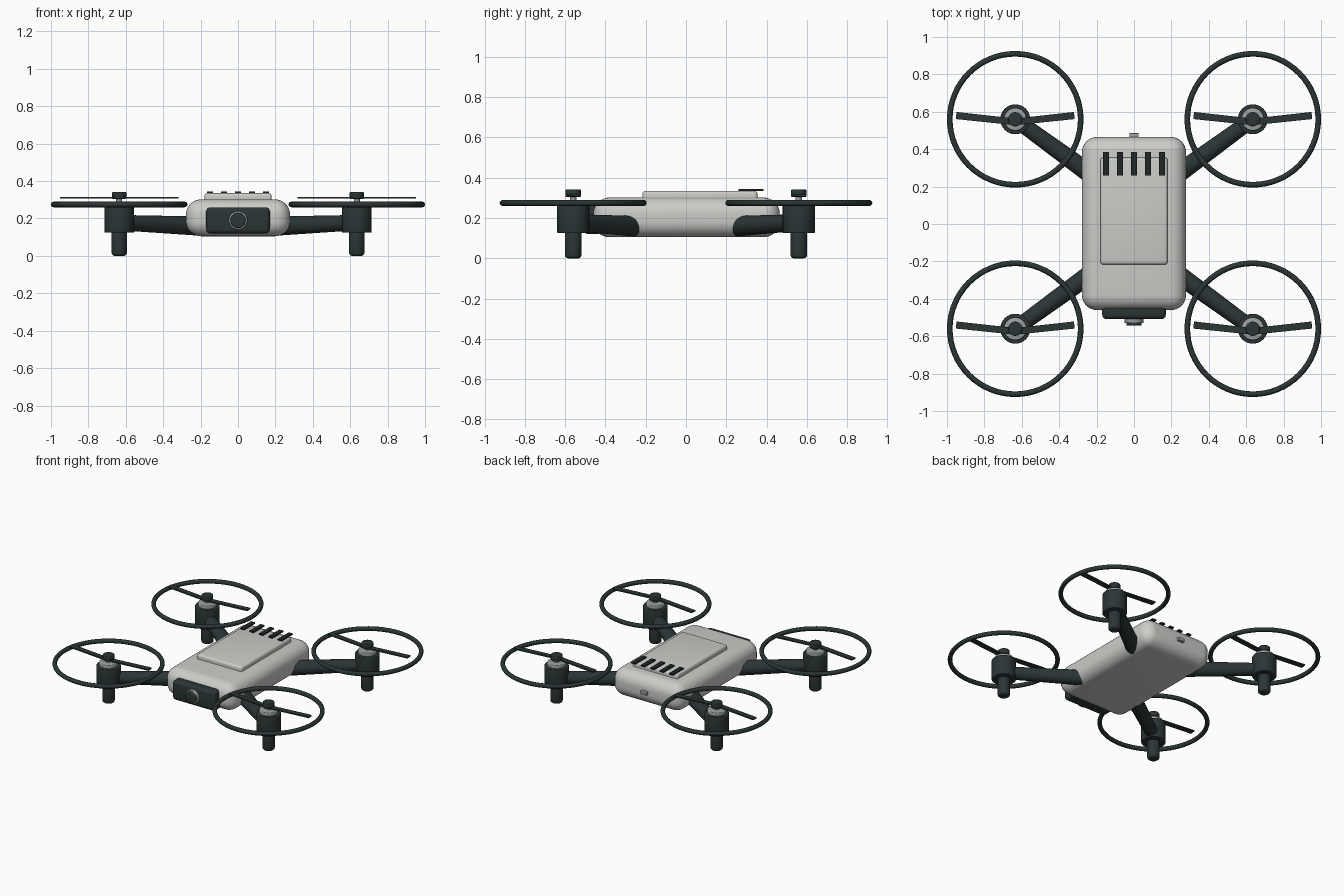
import bpy, bmesh, math
from mathutils import Vector

if "Cube" in bpy.data.objects:
    bpy.data.objects.remove(bpy.data.objects["Cube"])


def material(name, rgb):
    m = bpy.data.materials.new(name)
    m.diffuse_color = (*rgb, 1)
    m.use_nodes = True
    m.node_tree.nodes["Principled BSDF"].inputs["Base Color"].default_value = m.diffuse_color
    return m


SHELL = material("pale_shell", (0.60, 0.61, 0.58))
DARK = material("dark_plastic", (0.024, 0.036, 0.036))
METAL = material("grey_metal", (0.33, 0.35, 0.35))
BLACK = material("black_trim", (0.014, 0.019, 0.019))


def finish(ob, name, mat, bevel=0.0, segments=4):
    ob.name = name
    ob.data.materials.append(mat)
    if bevel:
        b = ob.modifiers.new("rounding", 'BEVEL')
        b.width, b.segments, b.limit_method = bevel, segments, 'ANGLE'
        b.angle_limit = math.radians(40)
    bpy.ops.object.select_all(action='DESELECT')
    ob.select_set(True)
    bpy.context.view_layer.objects.active = ob
    if bevel:
        bpy.ops.object.modifier_apply(modifier="rounding")
    bpy.ops.object.shade_smooth_by_angle(angle=math.radians(35))
    return ob


def box(name, lo, hi, mat, bevel=0.0, segments=4):
    lo, hi = Vector(lo), Vector(hi)
    bpy.ops.mesh.primitive_cube_add(size=1, location=(lo + hi) / 2)
    ob = bpy.context.object
    ob.scale = hi - lo
    bpy.ops.object.transform_apply(location=False, rotation=False, scale=True)
    return finish(ob, name, mat, bevel, segments)


def rod(name, a, b, r1, r2, mat, bevel=0.0, sides=32):
    a, b = Vector(a), Vector(b)
    bpy.ops.mesh.primitive_cone_add(vertices=sides, radius1=r1, radius2=r2,
                                    depth=(b - a).length, location=(a + b) / 2)
    ob = bpy.context.object
    ob.rotation_euler = (b - a).to_track_quat('Z', 'Y').to_euler()
    return finish(ob, name, mat, bevel, 3)


def propeller(name, x, y, z, thickness, mat):
    # two swept blades in one flat outline
    outline = [(0, -0.032), (0.318, 0.001), (0.314, 0.039), (0, 0.004),
               (-0.314, 0.039), (-0.318, 0.001)]
    bm = bmesh.new()
    face = bm.faces.new([bm.verts.new((px, py, 0)) for px, py in outline])
    up = bmesh.ops.extrude_face_region(bm, geom=[face])
    bmesh.ops.translate(bm, vec=(0, 0, thickness),
                        verts=[v for v in up["geom"] if isinstance(v, bmesh.types.BMVert)])
    bmesh.ops.recalc_face_normals(bm, faces=bm.faces)
    me = bpy.data.meshes.new(name)
    bm.to_mesh(me)
    bm.free()
    ob = bpy.data.objects.new(name, me)
    ob.location = (x, y, z)
    bpy.context.collection.objects.link(ob)
    return finish(ob, name, mat)


# Body shell and raised top panel
box("body", (-0.278, -0.46, 0.105), (0.278, 0.465, 0.302), SHELL, 0.08, 8)
box("top_panel", (-0.18, -0.217, 0.28), (0.18, 0.355, 0.335), SHELL, 0.016, 4)

# Vent bars
for i in range(5):
    x = (i - 2) * 0.0745
    box("vent_bar", (x - 0.016, 0.26, 0.335), (x + 0.016, 0.385, 0.344), BLACK)

# Camera block on the nose
box("camera_plate", (-0.17, -0.508, 0.12), (0.17, -0.42, 0.26), DARK, 0.022, 4)
rod("lens_ring", (0, -0.49, 0.19), (0, -0.53, 0.19), 0.05, 0.05, METAL, 0.004)
rod("lens", (0, -0.52, 0.19), (0, -0.544, 0.19), 0.041, 0.041, DARK, 0.006)

# Rear charging port
box("rear_port", (-0.025, 0.45, 0.19), (0.025, 0.486, 0.214), METAL, 0.004, 2)

# Four arms with motor, leg, rotor and guard ring
for sx in (-1, 1):
    for sy in (-1, 1):
        x, y = sx * 0.635, sy * 0.56
        rod("arm", (sx * 0.22, sy * 0.258, 0.160), (x, y, 0.178), 0.051, 0.041, DARK)
        rod("motor_pod", (x, y, 0.125), (x, y, 0.266), 0.08, 0.08, DARK, 0.005)
        rod("motor_cap", (x, y, 0.25), (x, y, 0.29), 0.061, 0.061, METAL, 0.005)
        rod("rotor_shaft", (x, y, 0.28), (x, y, 0.32), 0.016, 0.016, METAL)
        rod("rotor_hub", (x, y, 0.305), (x, y, 0.342), 0.038, 0.038, DARK, 0.005)
        rod("landing_leg", (x, y, 0), (x, y, 0.15), 0.041, 0.041, DARK, 0.016)
        propeller("propeller", x, y, 0.307, 0.009, DARK)
        bpy.ops.mesh.primitive_torus_add(location=(x, y, 0.275), major_radius=0.35,
                                         minor_radius=0.015, major_segments=64,
                                         minor_segments=12)
        finish(bpy.context.object, "guard_ring", DARK)
